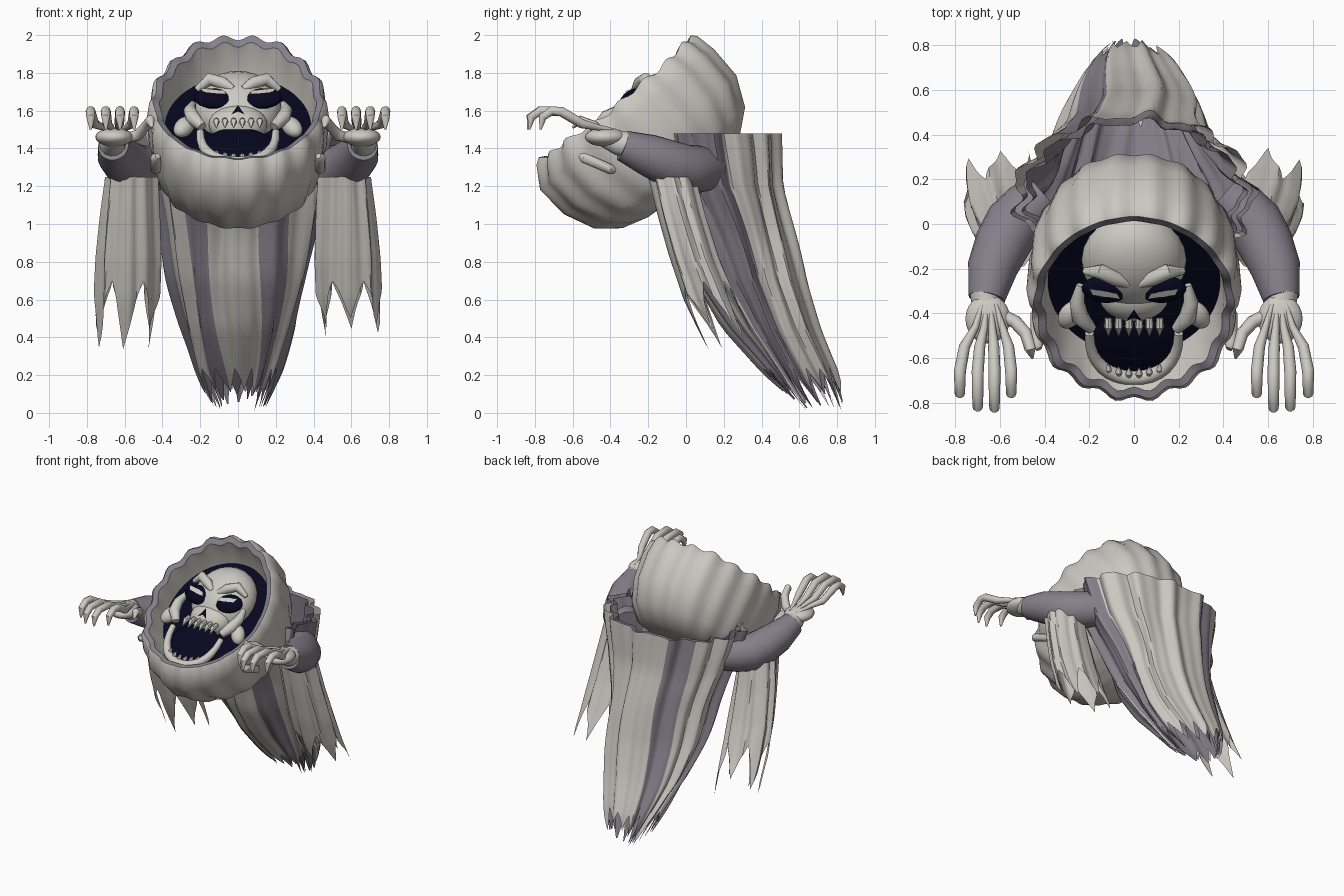
import bpy, bmesh, math, random
from mathutils import Vector, Matrix

if "Cube" in bpy.data.objects:
    bpy.data.objects.remove(bpy.data.objects["Cube"])

random.seed(4)


def material(name, col):
    m = bpy.data.materials.new(name)
    m.diffuse_color = (*col, 1)
    m.use_nodes = True
    m.node_tree.nodes["Principled BSDF"].inputs["Base Color"].default_value = m.diffuse_color
    return m


PALE = material("pale_cloth", (0.59, 0.575, 0.53))
BONE = material("bone", (0.6, 0.59, 0.54))
GREY = material("grey_purple_cloth", (0.235, 0.22, 0.26))
DARK = material("dark_void", (0.002, 0.002, 0.014))

# Tilted head frame: u = right, v = up the face, w = out of the hood
HEAD = Matrix(((1, 0, 0, 0), (0, .78, -.63, -.37), (0, .63, .78, 1.66), (0, 0, 0, 1)))


def L(u, v, w):
    return HEAD @ Vector((u, v, w))


def build(name, verts, faces, mats, rule=None):
    bm = bmesh.new()
    vs = [bm.verts.new(v) for v in verts]
    for i, f in enumerate(faces):
        face = bm.faces.new([vs[k] for k in f])
        face.smooth = True
        if rule:
            face.material_index = rule(i)
    bmesh.ops.recalc_face_normals(bm, faces=bm.faces)
    me = bpy.data.meshes.new(name)
    bm.to_mesh(me)
    bm.free()
    for m in mats:
        me.materials.append(m)
    ob = bpy.data.objects.new(name, me)
    bpy.context.collection.objects.link(ob)
    return ob


def loft(name, rings, mats, rule=None, caps=(False, False)):
    """Skin closed rings; rule gets (row, column)."""
    n = len(rings[0])
    verts = [p for r in rings for p in r]
    faces = [(j * n + i, j * n + (i + 1) % n, (j + 1) * n + (i + 1) % n, (j + 1) * n + i)
             for j in range(len(rings) - 1) for i in range(n)]
    if caps[0]:
        faces.append(tuple(range(n)))
    if caps[1]:
        faces.append(tuple(range(len(verts) - n, len(verts))))
    return build(name, verts, faces, mats, (lambda k: rule(k // n, k % n)) if rule else None)


def tube(name, pts, radii, mat, n=10):
    pts = [Vector(p) for p in pts]
    rings = []
    for k, p in enumerate(pts):
        d = pts[min(k + 1, len(pts) - 1)] - pts[max(k - 1, 0)]
        q = d.to_track_quat('Z', 'Y')
        rings.append([p + q @ Vector((radii[k] * math.cos(a), radii[k] * math.sin(a), 0))
                      for a in [2 * math.pi * i / n for i in range(n)]])
    return loft(name, rings, [mat], caps=(True, True))


def blob(name, centre, size, mat, turn=0, frame=HEAD):
    bm = bmesh.new()
    bmesh.ops.create_uvsphere(bm, u_segments=24, v_segments=14, radius=1)
    bm.transform(frame @ Matrix.Translation(centre) @ Matrix.Rotation(turn, 4, 'Z')
                 @ Matrix.Diagonal((*size, 1)))
    me = bpy.data.meshes.new(name)
    for f in bm.faces:
        f.smooth = True
    bm.to_mesh(me)
    bm.free()
    me.materials.append(mat)
    bpy.context.collection.objects.link(bpy.data.objects.new(name, me))


def drape(name, keys, cols, rows, folds, depth, spikes, jag, mats, rule=None, side=1, sway=.0):
    """Folded cloth tube through key ellipses (cx, cy, z, rx, ry) with a torn hem."""
    lengths = [random.uniform(.45, 1) for _ in range(spikes)]

    def key(t):
        t = min(t, .9999) * (len(keys) - 1)
        k, f = int(t), t % 1
        return [a + (b - a) * f for a, b in zip(keys[k], keys[k + 1])]
    rings = []
    for j in range(rows + 1):
        ring = []
        for i in range(cols):
            a = 2 * math.pi * i / cols
            s = i * spikes / cols
            peak = (1 - abs(2 * (s % 1) - 1)) * lengths[int(s)]
            t = j / rows * (1 - jag + jag * peak)
            cx, cy, z, rx, ry = key(t)
            r = 1 + depth * math.cos(folds * a + 2.2 * t) + .5 * depth * math.sin((folds * 2 - 3) * a + 3 * t)
            r += sway * .2 * math.sin(3 * a + 9 * t) * min(1, 3 * t)
            b = a + sway * math.sin(5 * t + 2 * a) * t
            ring.append(((cx + rx * r * math.cos(b)) * side, cy + ry * r * math.sin(b), z))
        rings.append(ring)
    return loft(name, rings, mats, rule)


# Hood: scalloped bowl, fuller at the chin, with folded rim, inner wall and dark backing
N = 108
PROFILE = [(-.6, .06, .06), (-.59, .26, .24), (-.55, .4, .36), (-.46, .505, .43), (-.3, .575, .465),
           (-.12, .57, .475), (-.02, .545, .465), (.005, .52, .445), (-.01, .48, .41),
           (-.1, .46, .4), (-.19, .42, .385)]
CHIN = {3: 1.02, 4: 1.03, 5: 1.07, 6: 1.0, 7: .98}
hood = []
for k, (w, rv, rx) in enumerate(PROFILE):
    ring = []
    for i in range(N):
        a = 2 * math.pi * i / N
        wave = math.cos(18 * a) + .4 * math.sin(7 * a)
        r = 1 + .015 * wave * (k > 1) * (k < 9)
        lift = .012 * wave * (5 < k < 9) - .03 * abs(math.cos(a)) ** 3 * (5 < k < 9)
        chin = CHIN.get(k, 1) if math.sin(a) < 0 else 1
        ring.append(L(rx * r * math.cos(a), rv * r * chin * math.sin(a), w + lift))
    hood.append(ring)
loft("hood", hood, [PALE, GREY], lambda j, i: 1 if j == 7 else 0, caps=(True, False))
build("hood_darkness", [L(.4 * math.cos(a), .44 * math.sin(a), -.185)
      for a in [2 * math.pi * i / 48 for i in range(48)]], [tuple(range(48))], [DARK])

# Skull
blob("cranium", (0, .13, -.17), (.235, .245, .165), BONE)
blob("upper_jaw", (0, -.05, -.13), (.155, .115, .1), BONE)
blob("mouth_cavity", (0, -.29, -.1), (.2, .17, .03), DARK)
build("nose_hole", [L(-.035, -.1, -.022), L(0, -.08, -.018), L(.035, -.1, -.022), L(0, -.03, -.016)],
      [(0, 1, 3), (1, 2, 3)], [DARK])
for s in (-1, 1):
    blob("eye_socket", (s * .13, .062, -.045), (.105, .07, .04), DARK, s * .12)
    build("eye_slit", [L(s * .06, .042, .0), L(s * .185, .064, -.002), L(s * .2, .1, -.004), L(s * .075, .075, .0)],
          [(0, 1, 2, 3)], [BONE])
    tube("brow", [L(s * .025, .11, -.02), L(s * .08, .15, -.012), L(s * .15, .188, -.015), L(s * .22, .155, -.06)],
         [.018, .034, .034, .016], BONE, 12)
    tube("cheekbone", [L(s * .24, .06, -.08), L(s * .255, -.02, -.06), L(s * .24, -.1, -.045), L(s * .19, -.17, -.05)],
         [.018, .033, .04, .025], BONE, 12)
    blob("cheek", (s * .285, -.12, -.09), (.05, .075, .045), BONE, s * .5)
jaw = [math.pi * k / 16 for k in range(17)]
tube("lower_jaw", [L(.2 * math.cos(a), -.2 - .26 * math.sin(a) ** .8, -.06) for a in jaw],
     [.02 + .013 * math.sin(a) for a in jaw], BONE, 12)
for k in range(6):
    u = (k - 2.5) * .046
    tube("upper_tooth", [L(u, -.11, -.055), L(u, -.145, -.035), L(u, -.2, -.035)], [.016, .019, .001], BONE, 8)
    v = -.44 + 1.8 * u * u
    tube("lower_tooth", [L(u, v, -.05), L(u, v + .02, -.045), L(u, v + .05, -.05)], [.016, .015, .001], BONE, 8)

# Robe: folded tail sweeping back, with grey panels
ROBE = [(0, .13, 1.48, .53, .355), (0, .17, 1.2, .46, .33), (0, .26, .95, .395, .3), (0, .34, .7, .35, .285),
        (0, .46, .45, .29, .25), (0, .6, .23, .225, .2), (0, .735, .0, .135, .115)]
PANELS = [(0, 8), (108, 132), (180, 200), (226, 250), (290, 312), (328, 360)]


def panel(j, i):
    return int(any(a <= i * 2.5 < b for a, b in PANELS))


drape("robe", ROBE, 144, 22, 13, .05, 18, .17, [PALE, GREY], panel, sway=.2)
LINING = [(x, y, z - .004, rx * .91, ry * .91) for x, y, z, rx, ry in ROBE]
drape("robe_lining", LINING, 144, 22, 13, .05, 16, .15, [GREY], sway=.2)

SLEEVE = [(.56, -.075, 1.25, .135, .12), (.57, -.025, 1.05, .15, .12), (.58, .045, .82, .165, .125),
          (.59, .13, .6, .165, .135), (.61, .275, .31, .15, .14)]
FINGERS = [(.59, .55, -.77), (.635, .625, -.835), (.67, .70, -.83), (.71, .78, -.77)]
for s in (-1, 1):
    # Arm and hanging torn sleeve
    tube("arm", [(s * .4, .13, 1.29), (s * .47, .07, 1.29), (s * .54, .0, 1.29), (s * .59, -.09, 1.32),
                 (s * .635, -.2, 1.365), (s * .66, -.335, 1.415)], [.11, .125, .13, .125, .112, .082], GREY, 20)
    drape("sleeve", SLEEVE, 72, 14, 9, .06, 6, .36, [PALE], side=s)
    # Hand
    tube("wrist", [(s * .665, -.31, 1.42), (s * .66, -.36, 1.43), (s * .65, -.43, 1.455)],
         [.07, .066, .05], BONE, 14)
    blob("palm", (s * .655, -.425, 1.46), (.1, .11, .05), BONE, frame=Matrix())
    for base, x, tip in FINGERS:
        mid = base * .3 + x * .7
        tube("finger", [(s * (base + .65) / 2, -.36, 1.49), (s * base, -.46, 1.51), (s * mid, -.55, 1.53),
                        (s * x, -.66, 1.595), (s * x, tip + .06, 1.6), (s * x, tip + .01, 1.565), (s * x, tip, 1.5)],
             [.01, .016, .025, .027, .025, .023, .006], BONE)
    tube("thumb", [(s * .59, -.41, 1.455), (s * .53, -.44, 1.47), (s * .485, -.49, 1.52), (s * .465, -.56, 1.55),
                   (s * .455, -.6, 1.51)], [.03, .03, .028, .025, .006], BONE)
    # Toggle on the side of the hood
    tube("hood_toggle", [(s * .425, -.56, 1.36), (s * .435, -.54, 1.35), (s * .435, -.4, 1.29), (s * .425, -.38, 1.28)],
         [.015, .028, .028, .015], PALE)

# Keep sharp folds crisp
for ob in bpy.context.scene.objects:
    ob.select_set(True)
    bpy.context.view_layer.objects.active = ob
bpy.ops.object.shade_smooth_by_angle(angle=math.radians(40))
